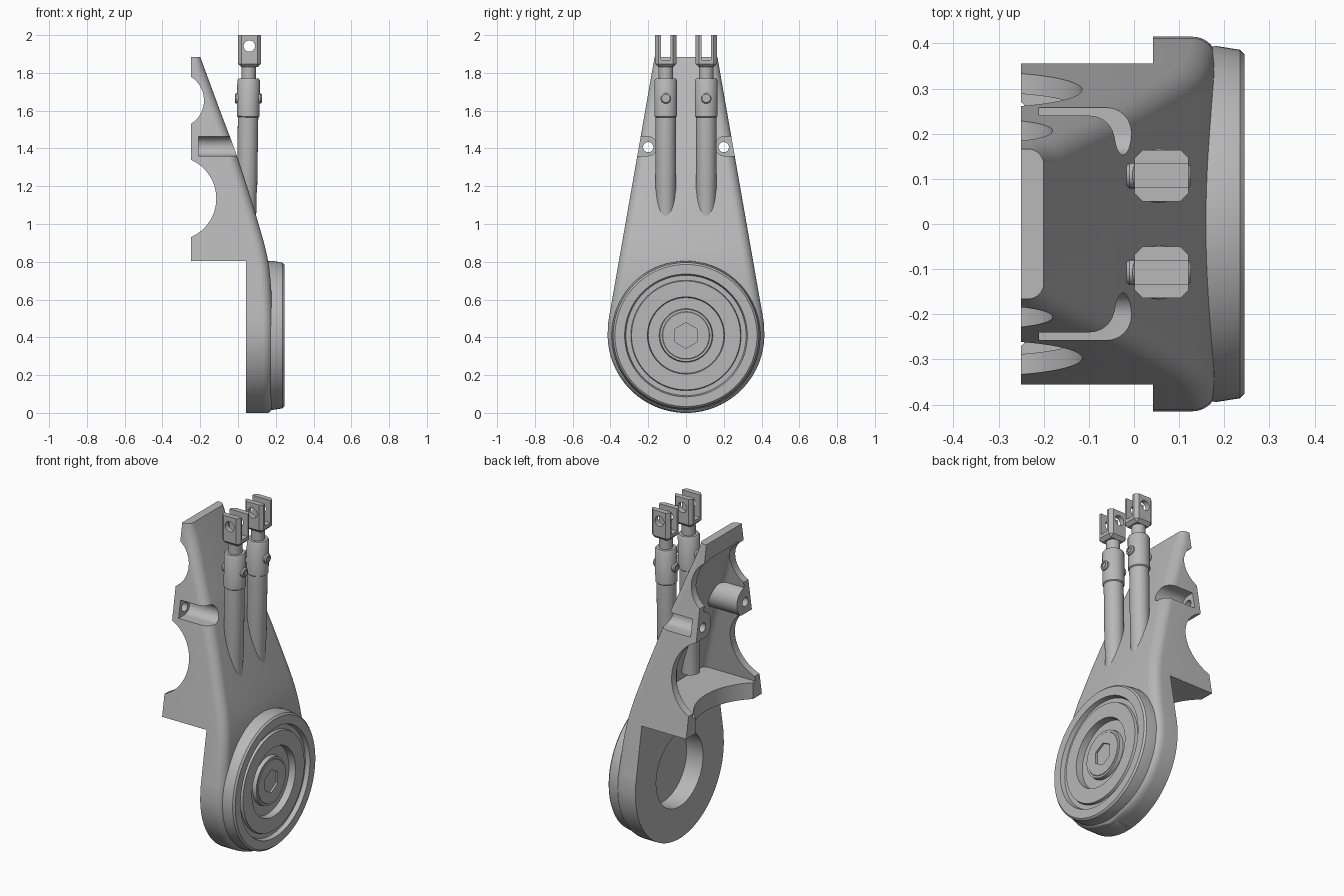
import bpy, bmesh, math
from mathutils import Matrix, Vector

if "Cube" in bpy.data.objects:
    bpy.data.objects.remove(bpy.data.objects["Cube"])

grey = bpy.data.materials.new("plain_grey")
grey.use_nodes = True
grey.diffuse_color = (0.48, 0.48, 0.48, 1)
grey.node_tree.nodes["Principled BSDF"].inputs["Base Color"].default_value = (0.48, 0.48, 0.48, 1)


def make(name, bm):
    bmesh.ops.recalc_face_normals(bm, faces=bm.faces)
    mesh = bpy.data.meshes.new(name)
    bm.to_mesh(mesh)
    bm.free()
    mesh.materials.append(grey)
    obj = bpy.data.objects.new(name, mesh)
    bpy.context.collection.objects.link(obj)
    return obj


def activate(obj):
    bpy.ops.object.select_all(action='DESELECT')
    obj.select_set(True)
    bpy.context.view_layer.objects.active = obj


def smooth(obj, angle=35):
    activate(obj)
    bpy.ops.object.shade_smooth_by_angle(angle=math.radians(angle))


def boolean(obj, cutter):
    mod = obj.modifiers.new("cut", 'BOOLEAN')
    mod.operation, mod.solver, mod.object = 'DIFFERENCE', 'EXACT', cutter
    activate(obj)
    bpy.ops.object.modifier_apply(modifier=mod.name)
    bpy.data.objects.remove(cutter)


def cylinder(name, start, end, radius, segments=48):
    a, b = Vector(start), Vector(end)
    bm = bmesh.new()
    turn = (b - a).to_track_quat('Z', 'Y').to_matrix().to_4x4()
    bmesh.ops.create_cone(bm, cap_ends=True, segments=segments, radius1=radius, radius2=radius,
                          depth=(b - a).length, matrix=Matrix.Translation((a + b) / 2) @ turn)
    return make(name, bm)


def box(name, low, high, chamfer=0):
    """Box; a chamfer cuts every edge but those round the top."""
    bm = bmesh.new()
    a, b = Vector(low), Vector(high)
    size = Matrix.Diagonal((*(b - a), 1))
    bmesh.ops.create_cube(bm, size=1, matrix=Matrix.Translation((a + b) / 2) @ size)
    if chamfer:
        edges = [e for e in bm.edges if min(v.co.z for v in e.verts) < b.z - 0.001]
        bmesh.ops.bevel(bm, geom=edges, offset=chamfer, segments=1, affect='EDGES')
    return make(name, bm)


def channel(name, side, y, z, radius, x0, x1):
    """Round-bottomed slot open to the outside of the shell."""
    bm = bmesh.new()
    points = [(y - radius * math.cos(a), z + radius * math.sin(a))
              for a in (math.pi * (k / 24 - 0.5) for k in range(25))]
    points += [(0.45, z + radius), (0.45, z - radius)]
    face = bm.faces.new([bm.verts.new((x0, side * py, pz)) for py, pz in points])
    grown = bmesh.ops.extrude_face_region(bm, geom=[face], use_keep_orig=True)["geom"]
    moved = [v for v in grown if isinstance(v, bmesh.types.BMVert)]
    bmesh.ops.translate(bm, verts=moved, vec=(x1 - x0, 0, 0))
    return make(name, bm)


def lathe(name, profile, origin, axis, segments=64):
    """Spin (radius, distance) points about an axis."""
    bm = bmesh.new()
    turn = Vector(axis).to_track_quat('Z', 'Y')
    verts = [bm.verts.new(Vector(origin) + turn @ Vector((r, 0, h))) for r, h in profile]
    edges = [bm.edges.new(pair) for pair in zip(verts, verts[1:])]
    bmesh.ops.spin(bm, geom=verts + edges, cent=origin, axis=turn @ Vector((0, 0, 1)),
                   angle=2 * math.pi, steps=segments)
    bmesh.ops.remove_doubles(bm, verts=bm.verts, dist=0.0005)
    return make(name, bm)


# Shell outline: half width and outer surface position by height
R = 0.415
TOP = 1.885
OUTER = [(0, .178), (.3, .185), (.55, .181), (.8, .16), (1.03, .1), (1.35, -.002), (1.6, -.095), (TOP, -.2)]


def half_width(z):
    if z < 0.48:
        return max(0.03, math.sqrt(max(0, R * R - (z - R) ** 2)))
    return 0.412 - 0.175 * (z - 0.48)


def outer_x(z):
    def slope(i):
        a, b = OUTER[max(i - 1, 0)], OUTER[min(i + 1, len(OUTER) - 1)]
        return (b[1] - a[1]) / (b[0] - a[0])
    i = max(k for k in range(len(OUTER) - 1) if OUTER[k][0] <= z)
    (z0, x0), (z1, x1) = OUTER[i], OUTER[i + 1]
    h = z1 - z0
    t = (z - z0) / h
    x = (x0 * (1 + 2 * t) * (1 - t) ** 2 + x1 * t * t * (3 - 2 * t)
         + h * slope(i) * t * (1 - t) ** 2 - h * slope(i + 1) * t * t * (1 - t))
    drop = max(0, 1 - z / 0.03)
    return x - 0.02 * (1 - math.sqrt(1 - drop * drop))


def loft(name, heights, back, inset, fillet):
    """Stack rounded cross-sections up the shell."""
    bm = bmesh.new()
    rows = []
    for z in heights:
        w, x = half_width(z) - inset, outer_x(z) - inset
        r = min(fillet, w * 0.8, (x - back) * 0.7)
        side = [(back, w)]
        for k in range(9):
            a = math.pi / 2 * k / 8
            side.append((x - r + r * math.sin(a), w - r + r * math.cos(a)))
        ring = side + [(px, -py) for px, py in reversed(side)]
        rows.append([bm.verts.new((px, py, z)) for px, py in ring])
    n = len(rows[0])
    for lower, upper in zip(rows, rows[1:]):
        for k in range(n):
            m = (k + 1) % n
            bm.faces.new((lower[k], lower[m], upper[m], upper[k]))
    bm.faces.new(rows[0])
    bm.faces.new(rows[-1])
    return make(name, bm)


arc = [R - R * math.cos(math.pi / 2 * k / 24) for k in range(25)]
straight = [0.48 + (TOP - 0.48) * k / 40 for k in range(41)]
shell = loft("leg_shell", arc + straight, -0.25, 0, 0.055)

# Step under the shelf, and hollow inside with bosses left standing
boolean(shell, box("cutter", (-0.5, -0.6, -0.1), (0.042, 0.6, 0.803)))
cavity = loft("cutter", [0.9 + 0.89 * k / 24 for k in range(25)], -0.4, 0.045, 0.04)
for s in (-1, 1):
    boolean(cavity, cylinder("cutter", (-0.5, s * 0.205, 1.412), (0.3, s * 0.205, 1.412), 0.085))
boolean(shell, cavity)

# Scoops across the side walls and the curved shelf edge
boolean(shell, cylinder("cutter", (-0.338, -0.6, 1.135), (-0.338, 0.6, 1.135), 0.223, 72))
boolean(shell, cylinder("cutter", (-0.327, -0.6, 1.655), (-0.327, 0.6, 1.655), 0.147, 72))
boolean(shell, cylinder("cutter", (-0.494, 0, 0.7), (-0.494, 0, 0.94), 0.364, 96))

# Round opening behind the hub
boolean(shell, cylinder("cutter", (-0.1, 0, 0.41), (0.155, 0, 0.41), 0.22, 64))

# Side channels with bolt holes
for s in (-1, 1):
    boolean(shell, channel("cutter", s, 0.204, 1.412, 0.051, -0.21, 0.2))
    boolean(shell, cylinder("cutter", (-0.4, s * 0.2, 1.407), (-0.15, s * 0.2, 1.407), 0.027, 32))
smooth(shell)

# Stepped hub disc with hexagonal socket
hub = lathe("hub_disc", [(0, .15), (.393, .15), (.394, .185), (.386, .235), (.376, .245), (.325, .245),
                         (.318, .22), (.292, .22), (.288, .235), (.204, .235), (.2, .195), (.142, .195),
                         (.138, .217), (.126, .217), (.123, .22), (0, .22)],
            (0, 0, 0.41), (1, 0, 0), 80)
boolean(hub, cylinder("cutter", (0.208, 0, 0.41), (0.3, 0, 0.41), 0.068, 6))
smooth(hub, 30)

# Pair of pistons, leaning slightly outward at the top
for side, s in (("left", 1), ("right", -1)):
    y = s * 0.107
    foot, head = Vector((0.044, y, 0.95)), Vector((0.06, y, 2.0))
    tube = lathe(side + "_piston_tube",
                 [(0, 0), (.05, 0), (.052, .22), (.054, .235), (.054, .615), (.06, .62),
                  (.06, .81), (.054, .82), (.038, .82), (.038, .89), (0, .89)], foot, head - foot, 40)
    smooth(tube)

    # Fork end with slot and pin hole
    fork = box(side + "_piston_fork", (0.001, y - 0.057, 1.83), (0.121, y + 0.057, 2.0), 0.018)
    boolean(fork, box("cutter", (-0.2, y - 0.026, 1.868), (0.3, y + 0.026, 2.1)))
    boolean(fork, cylinder("cutter", (0.06, y - 0.2, 1.942), (0.06, y + 0.2, 1.942), 0.03, 32))
    smooth(fork, 25)

    # Cross bolt through the sleeve
    bolt = lathe(side + "_piston_bolt",
                 [(0, .006), (.014, .006), (.014, 0), (.022, 0), (.028, .007), (.028, .136),
                  (.022, .143), (.014, .143), (.014, .137), (0, .137)], (-0.017, y, 1.665), (1, 0, 0), 24)
    smooth(bolt)
